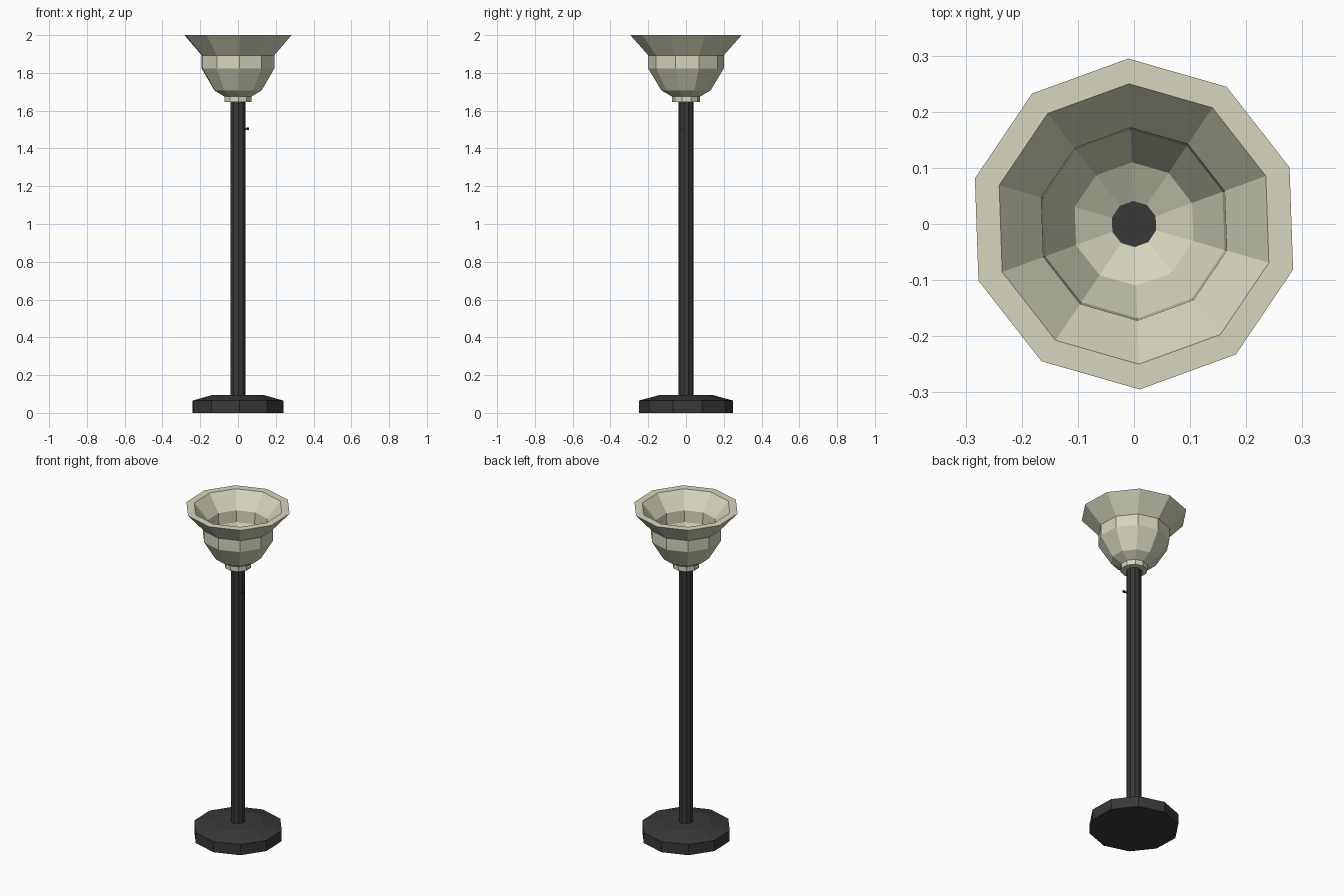
import bpy
import bmesh
import math
from mathutils import Matrix

if "Cube" in bpy.data.objects:
    bpy.data.objects.remove(bpy.data.objects["Cube"], do_unlink=True)

SIDES = 10
TURN = math.radians(20)


def material(name, color):
    mat = bpy.data.materials.new(name)
    mat.use_nodes = True
    mat.diffuse_color = color
    mat.node_tree.nodes["Principled BSDF"].inputs["Base Color"].default_value = color
    return mat


def finish(name, bm, mat):
    bmesh.ops.recalc_face_normals(bm, faces=bm.faces)
    mesh = bpy.data.meshes.new(name)
    bm.to_mesh(mesh)
    bm.free()
    mesh.materials.append(mat)
    obj = bpy.data.objects.new(name, mesh)
    bpy.context.collection.objects.link(obj)
    return obj


def lathe(name, profile, mat):
    """Turn (radius, height) points into a faceted solid with capped ends."""
    bm = bmesh.new()
    rings = []
    for r, z in profile:
        angles = [TURN + math.tau * i / SIDES for i in range(SIDES)]
        rings.append([bm.verts.new((r * math.cos(a), r * math.sin(a), z)) for a in angles])
    for low, high in zip(rings, rings[1:]):
        for i in range(SIDES):
            j = (i + 1) % SIDES
            bm.faces.new((low[i], low[j], high[j], high[i]))
    bm.faces.new(rings[0])
    bm.faces.new(rings[-1])
    return finish(name, bm, mat)


def rod(name, radius, x0, x1, y, z, mat):
    """Short round rod lying along x."""
    bm = bmesh.new()
    place = Matrix.Translation(((x0 + x1) / 2, y, z)) @ Matrix.Rotation(math.pi / 2, 4, "Y")
    bmesh.ops.create_cone(bm, cap_ends=True, segments=8, radius1=radius,
                          radius2=radius, depth=x1 - x0, matrix=place)
    return finish(name, bm, mat)


black = material("black metal", (0.04, 0.04, 0.04, 1))
cream = material("cream glass", (0.67, 0.67, 0.51, 1))

# Weighted foot and pole
lathe("base", [(0.25, 0), (0.25, 0.065), (0.14, 0.095)], black)
lathe("pole", [(0.041, 0.09), (0.041, 1.695)], black)

# Collar under the shade
lathe("collar", [(0.075, 1.645), (0.075, 1.675)], cream)

# Open shade: outside going up, over the rim, then down the inside
outside = [(0.075, 1.675), (0.13, 1.707), (0.2, 1.823), (0.2, 1.893), (0.295, 2.0)]
inside = [(0.25, 2.0), (0.172, 1.905), (0.168, 1.835), (0.11, 1.73), (0.04, 1.692)]
lathe("shade", outside + inside, cream)

# Turn switch on the pole
rod("switch_stem", 0.004, 0.02, 0.05, -0.025, 1.505, black)
rod("switch_knob", 0.007, 0.046, 0.058, -0.025, 1.505, black)
